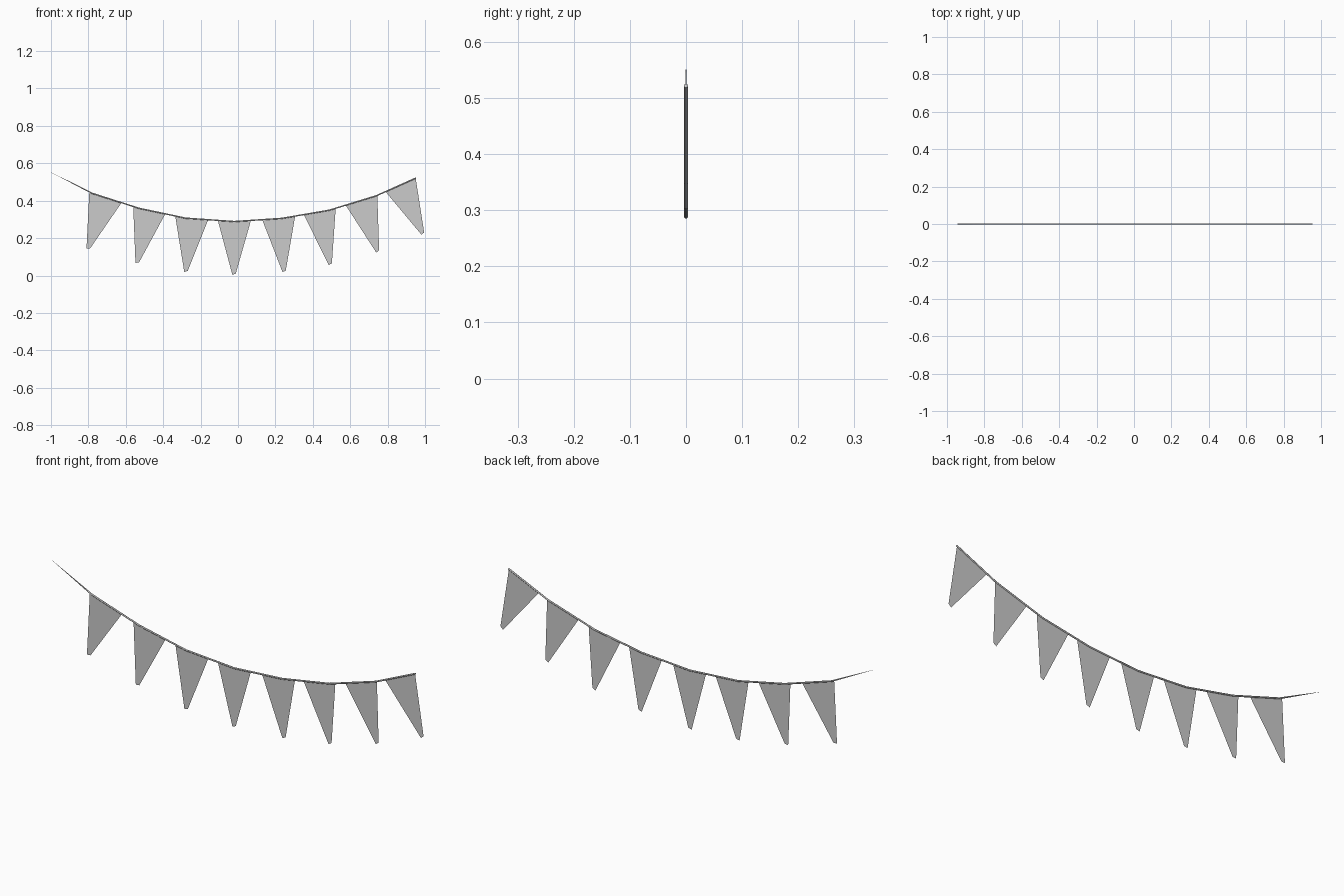
import bpy
from mathutils import Vector

if "Cube" in bpy.data.objects:
    bpy.data.objects.remove(bpy.data.objects["Cube"])

# Sagging cord: (x, z) points, tapering to a thin tail on the left
cord_points = [(-1.0, 0.552), (-0.78, 0.44), (-0.53, 0.36), (-0.28, 0.307),
               (-0.02, 0.289), (0.235, 0.306), (0.49, 0.35), (0.74, 0.427),
               (0.952, 0.522)]
curve = bpy.data.curves.new("cord", 'CURVE')
curve.dimensions = '3D'
curve.bevel_depth = 0.004
curve.bevel_resolution = 1
curve.use_fill_caps = True
spline = curve.splines.new('POLY')
spline.points.add(len(cord_points) - 1)
for i, (p, (x, z)) in enumerate(zip(spline.points, cord_points)):
    p.co = (x, 0, z, 1)
    p.radius = 0.1 if i == 0 else 1.0
cord = bpy.data.objects.new("cord", curve)
bpy.context.collection.objects.link(cord)
bpy.context.view_layer.objects.active = cord
cord.select_set(True)
bpy.ops.object.convert(target='MESH')


# Flat pennant hanging square to the cord, with a narrow blunt tip
def pennant(name, left, right, length=0.288, blunt=0.009):
    a, b = Vector((left[0], 0, left[1])), Vector((right[0], 0, right[1]))
    along = (b - a).normalized()
    down = Vector((along.z, 0, -along.x))
    tip = (a + b) / 2 + down * length
    corners = [a, tip - along * blunt - down * -0.0, tip + along * blunt + down * -0.006, b]
    mesh = bpy.data.meshes.new(name)
    mesh.from_pydata(corners, [], [(0, 1, 2, 3)])
    obj = bpy.data.objects.new(name, mesh)
    bpy.context.collection.objects.link(obj)


# Top corners of each pennant along the cord
tops = [((-0.795, 0.443), (-0.625, 0.386)), ((-0.56, 0.366), (-0.39, 0.327)),
        ((-0.335, 0.315), (-0.16, 0.296)), ((-0.107, 0.292), (0.068, 0.291)),
        ((0.13, 0.297), (0.305, 0.315)), ((0.353, 0.323), (0.522, 0.357)),
        ((0.577, 0.374), (0.745, 0.427)), ((0.79, 0.447), (0.95, 0.52))]
for i, (left, right) in enumerate(tops):
    pennant(f"pennant_{i + 1}", left, right)
